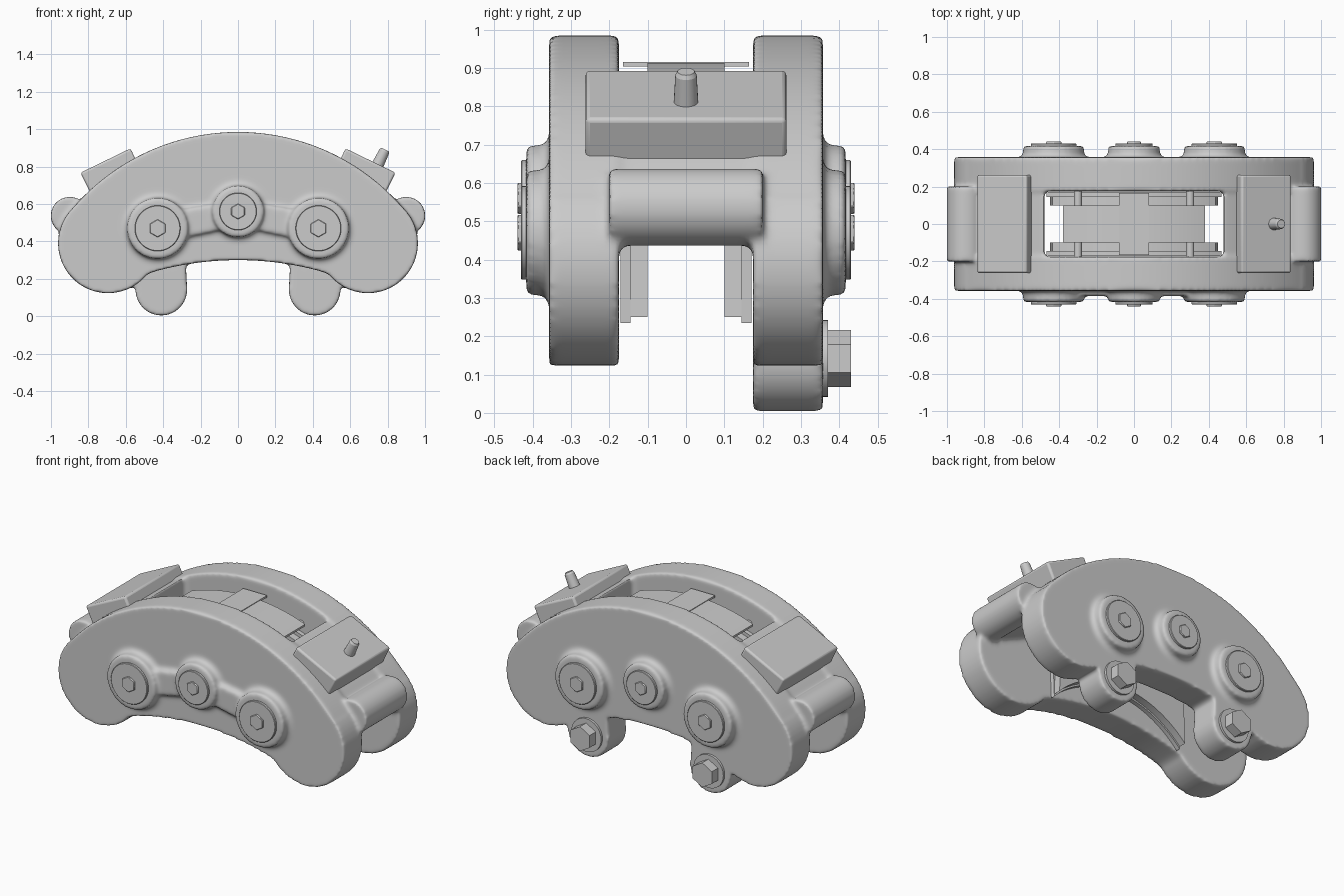
import bpy, bmesh, math
from mathutils import Vector, Matrix

if "Cube" in bpy.data.objects:
    bpy.data.objects.remove(bpy.data.objects["Cube"])

CZ = -0.177          # height of the centre of the outer arc


def arc(cx, cz, r, a0, a1, n):
    return [(cx + r * math.cos(math.radians(a0 + (a1 - a0) * i / n)),
             cz + r * math.sin(math.radians(a0 + (a1 - a0) * i / n))) for i in range(n + 1)]


def prism(bm, pts, y0, y1):
    """Extrude an (x, z) outline from y0 to y1."""
    a = [bm.verts.new((x, y0, z)) for x, z in pts]
    b = [bm.verts.new((x, y1, z)) for x, z in pts]
    n = len(pts)
    faces = [bm.faces.new(a), bm.faces.new(b[::-1])]
    for i in range(n):
        j = (i + 1) % n
        faces.append(bm.faces.new((a[j], a[i], b[i], b[j])))
    bmesh.ops.recalc_face_normals(bm, faces=faces)


def rod(bm, p0, p1, r0, r1=None, n=48):
    """Cylinder or cone between two points."""
    p0, p1 = Vector(p0), Vector(p1)
    d = p1 - p0
    m = Matrix.Translation((p0 + p1) / 2) @ d.to_track_quat('Z', 'X').to_matrix().to_4x4()
    bmesh.ops.create_cone(bm, cap_ends=True, segments=n, radius1=r0,
                          radius2=r0 if r1 is None else r1, depth=d.length, matrix=m)


def hexagon(x, z, r):
    return arc(x, z, r, 90, 390, 5)


def finish(name, bm, bevel=0.0, segs=2):
    me = bpy.data.meshes.new(name)
    bm.to_mesh(me)
    bm.free()
    ob = bpy.data.objects.new(name, me)
    bpy.context.collection.objects.link(ob)
    bpy.ops.object.select_all(action='DESELECT')
    ob.select_set(True)
    bpy.context.view_layer.objects.active = ob
    bpy.ops.object.shade_smooth_by_angle(angle=math.radians(35))
    if bevel:
        m = ob.modifiers.new("bevel", 'BEVEL')
        m.width, m.segments, m.limit_method = bevel, segs, 'ANGLE'
        m.angle_limit = math.radians(40)
    return ob


BOSSES = [(-0.43, 0.47, 0.160, 0.122), (0, 0.56, 0.135, 0.10), (0.43, 0.47, 0.160, 0.122)]

# cast body: everything here is fused by a remesh for filleted joints
bm = bmesh.new()
right = arc(0.695, 0.39, 0.267, 39, -141, 28)
outline = (arc(0, CZ, 1.162, 140, 40, 60) + right
           + arc(0, -1.37, 1.67, 74, 106, 24) + [(-x, z) for x, z in right[::-1]])
for s in (-1, 1):
    # side plates
    prism(bm, outline, s * 0.175, s * 0.357)
    # piston bosses
    for x, z, r, c in BOSSES:
        rod(bm, (x, s * 0.33, z), (x, s * 0.375, z), r + 0.035, r + 0.005)
        rod(bm, (x, s * 0.33, z), (x, s * 0.417, z), r + 0.003)
    # end bridge between the plates
    prism(bm, arc(0, CZ, 1.155, 90 - s * 24.5, 90 - s * 50, 20)
          + [(s * 0.90, 0.47), (s * 0.80, 0.48), (s * 0.48, 0.62)], -0.2, 0.2)
    # rounded cross bar
    rod(bm, (s * 0.90, -0.2, 0.537), (s * 0.90, 0.2, 0.537), 0.101)
    # mounting ears, rear plate only
    ear = arc(s * 0.41, 0.142, 0.138, 180, 360, 24)
    prism(bm, ear + [(s * 0.41 + 0.13, 0.3), (s * 0.41 - 0.13, 0.3)], 0.175, 0.357)
    # front ribs between bosses
    prism(bm, [(0, 0.62), (s * 0.43, 0.55), (s * 0.43, 0.39), (0, 0.48)], -0.385, -0.33)
body = finish("caliper_body", bm)
m = body.modifiers.new("fuse", 'REMESH')
m.mode, m.voxel_size, m.use_smooth_shade = 'VOXEL', 0.0105, True
m = body.modifiers.new("soften", 'SMOOTH')
m.factor, m.iterations = 0.5, 8

# raised pads on the shoulders
for s, side in ((-1, "left"), (1, "right")):
    bm = bmesh.new()
    prism(bm, [(s * 0.575, 0.897), (s * 0.842, 0.767), (s * 0.775, 0.63), (s * 0.51, 0.76)], -0.262, 0.262)
    finish(side + "_shoulder_pad", bm, 0.012, 3)

# bleed nipple
bm = bmesh.new()
rod(bm, (0.74, 0, 0.795), (0.782, 0, 0.881), 0.033, 0.028, 24)
rod(bm, (0.782, 0, 0.881), (0.787, 0, 0.891), 0.028, 0.022, 24)
finish("bleed_nipple", bm)

# piston caps with hex keys
for s, side in ((-1, "front"), (1, "rear")):
    for i, (x, z, r, c) in enumerate(BOSSES):
        bm = bmesh.new()
        rod(bm, (x, s * 0.40, z), (x, s * 0.431, z), c)
        prism(bm, hexagon(x, z, 0.048 if i != 1 else 0.042), s * 0.42, s * 0.44)
        finish(f"{side}_piston_cap_{i + 1}", bm, 0.003, 1)

# mounting bolts with washers
for s, side in ((-1, "left"), (1, "right")):
    bm = bmesh.new()
    rod(bm, (s * 0.41, 0.34, 0.142), (s * 0.41, 0.371, 0.142), 0.1)
    prism(bm, hexagon(s * 0.41, 0.142, 0.074), 0.36, 0.43)
    finish(side + "_mounting_bolt", bm)

# brake pads: steel backing plate and friction block
for s, side in ((-1, "front"), (1, "rear")):
    bm = bmesh.new()
    prism(bm, arc(0, CZ, 0.61, 42.5, 137.5, 32) + arc(0, CZ, 0.98, 118.5, 61.5, 32),
          s * 0.145, s * 0.171)
    finish(side + "_pad_backing", bm)
    bm = bmesh.new()
    prism(bm, arc(0, CZ, 0.62, 43.5, 88, 16) + arc(0, CZ, 0.96, 88, 63, 16), s * 0.1, s * 0.15)
    prism(bm, arc(0, CZ, 0.62, 136.5, 92, 16) + arc(0, CZ, 0.96, 92, 117, 16), s * 0.1, s * 0.15)
    finish(side + "_pad_friction", bm)

# retaining pins across the window
for s, side in ((-1, "left"), (1, "right")):
    bm = bmesh.new()
    rod(bm, (s * 0.30, -0.19, 0.80), (s * 0.30, 0.19, 0.80), 0.022, n=20)
    finish(side + "_pad_pin", bm)

# cross-shaped spring plate
bm = bmesh.new()
top = arc(0, CZ, 1.092, 110.4, 69.6, 24)
prism(bm, top + [(x, z - 0.012) for x, z in top[::-1]], -0.1, 0.1)
prism(bm, [(-0.08, 0.916), (0.08, 0.916), (0.08, 0.904), (-0.08, 0.904)], -0.165, 0.165)
finish("spring_plate", bm)
